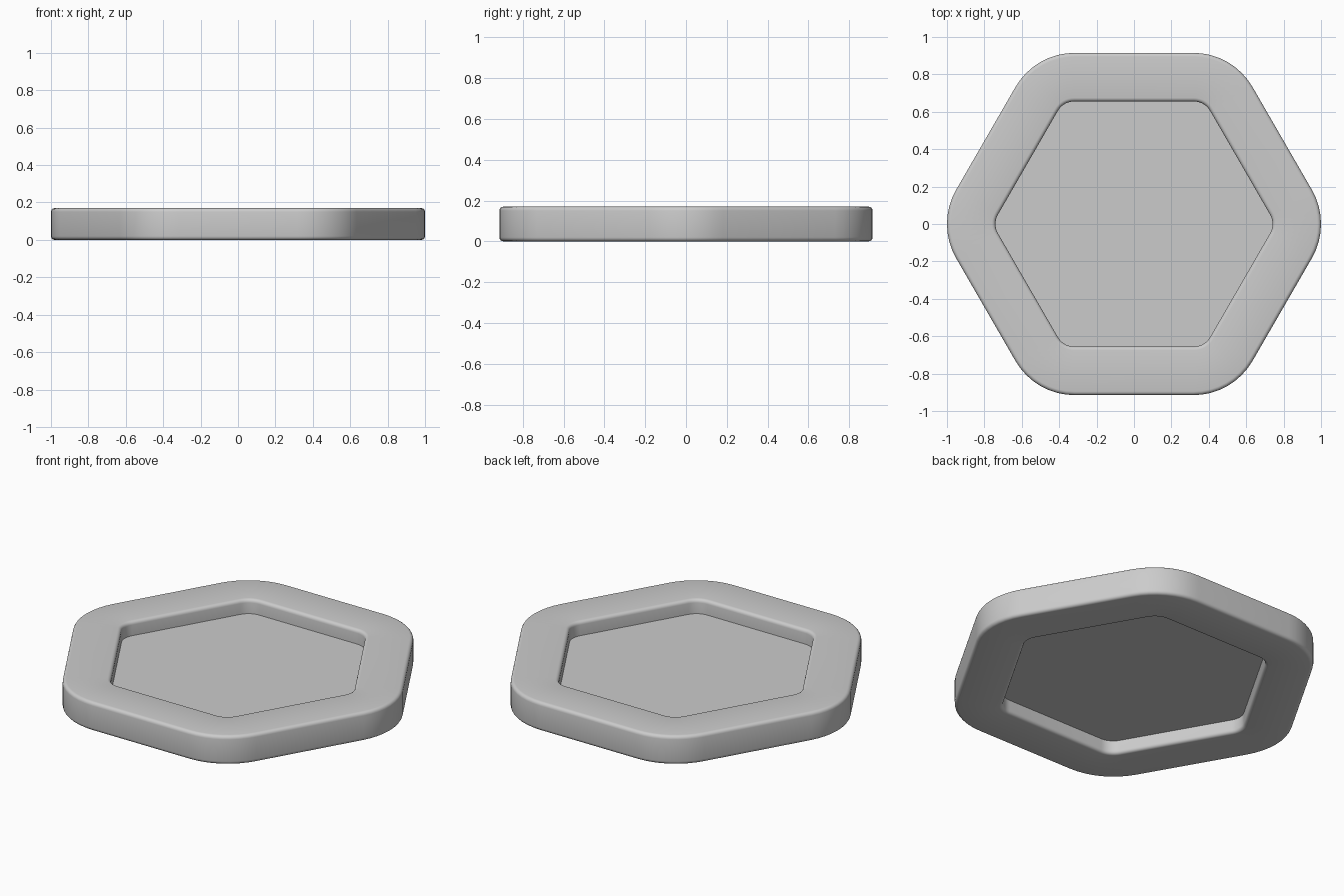
import bpy, bmesh, math

cube = bpy.data.objects.get("Cube")
if cube:
    bpy.data.objects.remove(cube)

HEIGHT = 0.17
BEVEL = 0.02
BEVEL_STEPS = 4
CORNER_STEPS = 8
OUTER = (0.915, 0.366)   # apothem, corner radius
INNER = (0.655, 0.10)

gray = bpy.data.materials.new("light gray")
gray.use_nodes = True
colour = (0.6, 0.6, 0.6, 1)
gray.diffuse_color = colour
gray.node_tree.nodes["Principled BSDF"].inputs["Base Color"].default_value = colour


def hexagon(apothem, radius):
    """Outline of a hexagon with rounded corners, pointing along x."""
    points = []
    reach = (apothem - radius) / math.cos(math.pi / 6)
    for side in range(6):
        mid = side * math.pi / 3
        for i in range(CORNER_STEPS + 1):
            a = mid + (i / CORNER_STEPS - 0.5) * math.pi / 3
            points.append((reach * math.cos(mid) + radius * math.cos(a),
                           reach * math.sin(mid) + radius * math.sin(a)))
    return points


def add_loop(bm, apothem, radius, z):
    return [bm.verts.new((x, y, z)) for x, y in hexagon(apothem, radius)]


def bridge(bm, a, b):
    for i in range(len(a)):
        j = (i + 1) % len(a)
        bm.faces.new((a[i], a[j], b[j], b[i]))


def finish(bm, name):
    bmesh.ops.recalc_face_normals(bm, faces=bm.faces)
    mesh = bpy.data.meshes.new(name)
    bm.to_mesh(mesh)
    bm.free()
    obj = bpy.data.objects.new(name, mesh)
    bpy.context.collection.objects.link(obj)
    mesh.materials.append(gray)
    bpy.ops.object.select_all(action="DESELECT")
    obj.select_set(True)
    bpy.context.view_layer.objects.active = obj
    bpy.ops.object.shade_smooth_by_angle(angle=math.radians(35))
    return obj


# Frame: a bevelled section swept around the rounded hexagon
bm = bmesh.new()
loops = []
corners = [(OUTER, -1, 0), (OUTER, -1, 1), (INNER, 1, 1), (INNER, 1, 0)]
for quarter, ((apothem, radius), into, top) in enumerate(corners):
    for i in range(BEVEL_STEPS + 1):
        t = i / BEVEL_STEPS * math.pi / 2
        if quarter % 2 == 0:
            t = math.pi / 2 - t
        inset = into * BEVEL * (1 - math.cos(t))
        rise = BEVEL * (1 - math.sin(t))
        z = HEIGHT - rise if top else rise
        loops.append((apothem + inset, radius + inset, z))
# Walk each bevel from wall to flat or flat to wall, in section order
rings = []
for q in range(4):
    part = loops[q * (BEVEL_STEPS + 1):(q + 1) * (BEVEL_STEPS + 1)]
    start_on_flat = q % 2 == 0
    flat_first = abs(part[0][2] - round(part[0][2] / HEIGHT) * HEIGHT) < 1e-5
    rings += part if flat_first == start_on_flat else part[::-1]
rings = [add_loop(bm, *ring) for ring in rings]
for i, ring in enumerate(rings):
    bridge(bm, ring, rings[(i + 1) % len(rings)])
finish(bm, "hexagonal_frame")

# Thin panel filling the frame at mid height
bm = bmesh.new()
low = add_loop(bm, INNER[0] + 0.01, INNER[1] + 0.01, 0.08)
high = add_loop(bm, INNER[0] + 0.01, INNER[1] + 0.01, 0.086)
bridge(bm, low, high)
bm.faces.new(low)
bm.faces.new(high)
finish(bm, "centre_panel")
